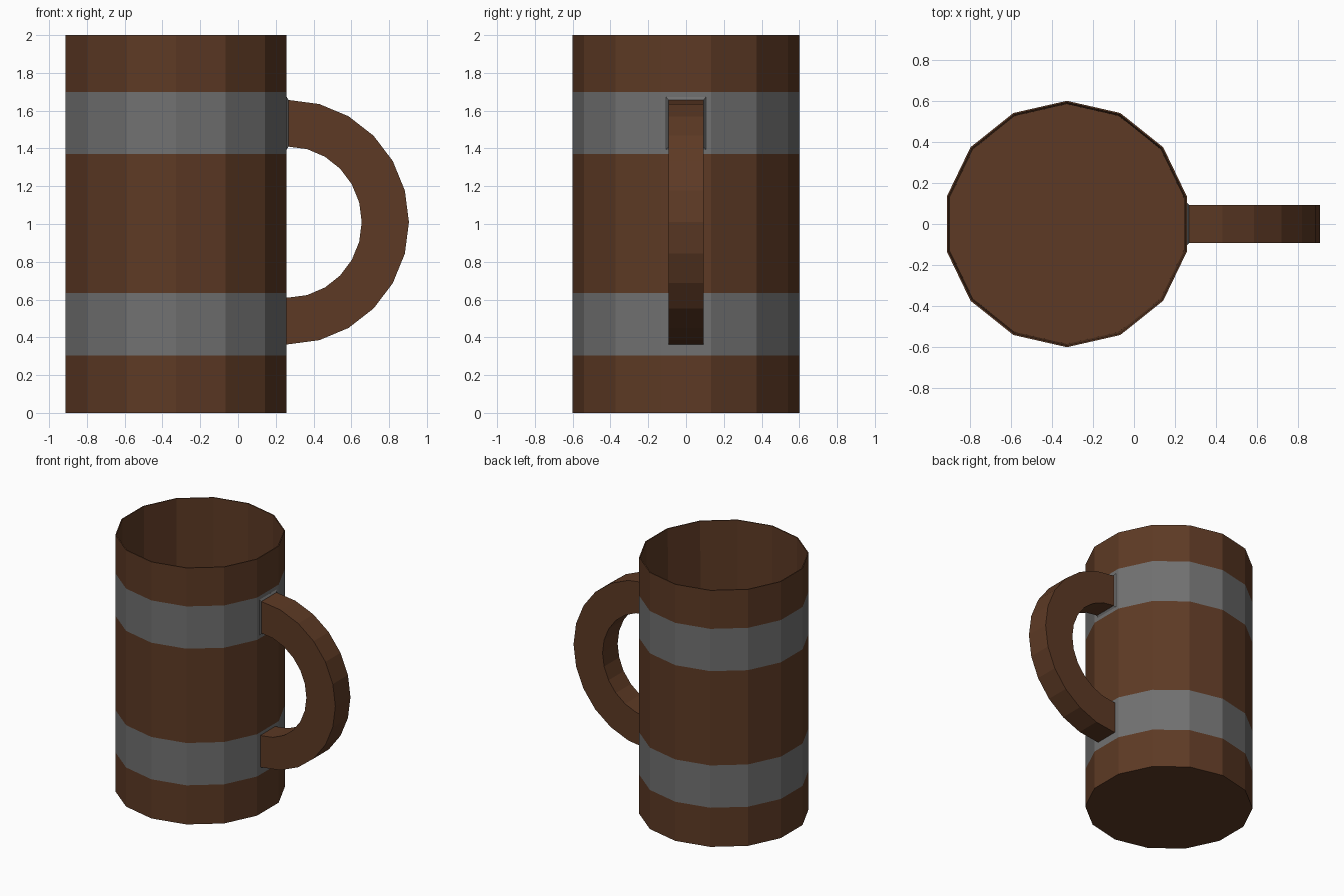
import bpy, bmesh, math

if "Cube" in bpy.data.objects:
    bpy.data.objects.remove(bpy.data.objects["Cube"])

SIDES, CX = 14, -0.327


def material(name, color):
    m = bpy.data.materials.new(name)
    m.diffuse_color = (*color, 1)
    m.use_nodes = True
    m.node_tree.nodes["Principled BSDF"].inputs["Base Color"].default_value = m.diffuse_color
    return m


wood = material("wood", (0.11, 0.042, 0.018))
metal = material("metal", (0.165, 0.165, 0.165))


def finish(name, bm, mats):
    bmesh.ops.recalc_face_normals(bm, faces=bm.faces)
    mesh = bpy.data.meshes.new(name)
    bm.to_mesh(mesh)
    bm.free()
    for m in mats:
        mesh.materials.append(m)
    obj = bpy.data.objects.new(name, mesh)
    bpy.context.collection.objects.link(obj)
    return obj


def loft(bm, rings, slots=None, caps=True):
    rows = [[bm.verts.new(p) for p in ring] for ring in rings]
    n = len(rows[0])
    for k, (a, b) in enumerate(zip(rows, rows[1:])):
        for i in range(n):
            j = (i + 1) % n
            f = bm.faces.new((a[i], a[j], b[j], b[i]))
            f.material_index = slots[k] if slots else 0
    if caps:
        bm.faces.new(rows[0][::-1])
        bm.faces.new(rows[-1])


def ring(r, z):
    angles = [math.pi / 2 + 2 * math.pi * i / SIDES for i in range(SIDES)]
    return [(CX + r * math.cos(a), r * math.sin(a), z) for a in angles]


# Mug body: outer wall with flush metal bands, thin rim, inner wall and floor
profile = [(0.6, 0), (0.6, 0.305), (0.6, 0.635), (0.6, 1.37), (0.6, 1.7),
           (0.6, 2), (0.592, 2), (0.584, 0.05)]
bm = bmesh.new()
loft(bm, [ring(r, z) for r, z in profile], [0, 1, 0, 1, 0, 0, 0])
finish("mug_body", bm, [wood, metal])

# Handle: rectangular section swept round a half circle
W, HX, HZ = 0.093, 0.265, 1.01
sections = [[(0.255, y, HZ + z) for y, z in
             ((-W, 0.647), (W, 0.647), (W, 0.4), (-W, 0.4))]]
for i in range(13):
    a = math.pi / 2 - math.pi * i / 12
    c, s = math.cos(a), math.sin(a)
    sections.append([(HX + rx * c, y, HZ + rz * s) for y, rx, rz in
                     ((-W, 0.64, 0.647), (W, 0.64, 0.647),
                      (W, 0.39, 0.4), (-W, 0.39, 0.4))])
sections.append([(0.255, y, 2 * HZ - z) for _, y, z in sections[0]])
bm = bmesh.new()
loft(bm, sections)
finish("handle", bm, [wood])


# Thin tapered metal collar where the handle meets the upper band
def collar_ring(x, w, z0, z1):
    return [(x, -w, z0), (x, w, z0), (x, w, z1), (x, -w, z1)]


bm = bmesh.new()
loft(bm, [collar_ring(0.25, 0.105, 1.395, 1.672),
          collar_ring(0.258, 0.105, 1.395, 1.672),
          collar_ring(0.267, W + 0.002, 1.408, 1.659)])
finish("handle_collar", bm, [metal])
